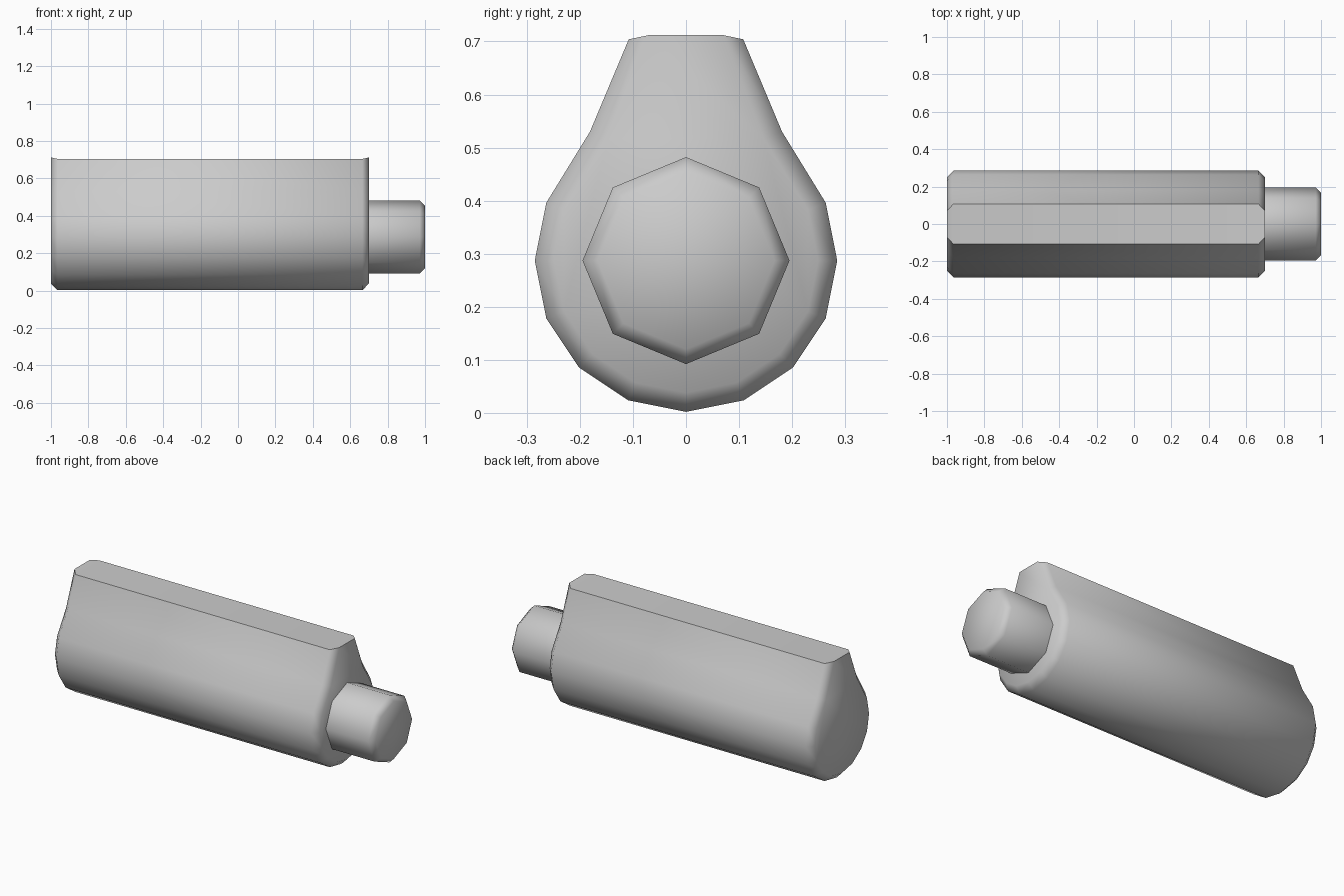
import bpy, bmesh, math

if "Cube" in bpy.data.objects:
    bpy.data.objects.remove(bpy.data.objects["Cube"])

CZ = 0.287  # height of the shared axis


def loft(name, sections):
    """Skin a list of (x, [(y, z), ...]) sections and cap both ends."""
    bm = bmesh.new()
    rings = [[bm.verts.new((x, y, z)) for y, z in pts] for x, pts in sections]
    n = len(rings[0])
    for a, b in zip(rings, rings[1:]):
        for i in range(n):
            j = (i + 1) % n
            bm.faces.new((a[i], a[j], b[j], b[i]))
    bm.faces.new(rings[0])
    bm.faces.new(rings[-1])
    bmesh.ops.recalc_face_normals(bm, faces=bm.faces)
    mesh = bpy.data.meshes.new(name)
    bm.to_mesh(mesh)
    bm.free()
    ob = bpy.data.objects.new(name, mesh)
    bpy.context.collection.objects.link(ob)
    bpy.ops.object.select_all(action='DESELECT')
    ob.select_set(True)
    bpy.context.view_layer.objects.active = ob
    bpy.ops.object.shade_smooth_by_angle(angle=math.radians(50))
    return ob


def teardrop(r, neck, tip):
    """Round bottom of radius r, narrowing through neck to a flat top."""
    angles = [math.radians(-90 + 22.5 * i) for i in range(6)]
    half = [(r * math.cos(a), CZ + r * math.sin(a)) for a in angles] + [neck, tip]
    return half + [(-y, z) for y, z in reversed(half[1:])]


def octagon(r):
    return [(r * math.sin(math.pi * i / 4), CZ + r * math.cos(math.pi * i / 4))
            for i in range(8)]


# Main body with chamfered ends; the flat top runs the full length
outer = teardrop(0.285, (0.181, 0.53), (0.108, 0.704))
inner = teardrop(0.249, (0.147, 0.516), (0.07, 0.712))
loft("body", [(-1, inner), (-0.965, outer), (0.665, outer), (0.7, inner)])

# Octagonal end peg, chamfered at its tip
loft("peg", [(0.69, octagon(0.195)), (0.972, octagon(0.195)), (1, octagon(0.167))])
